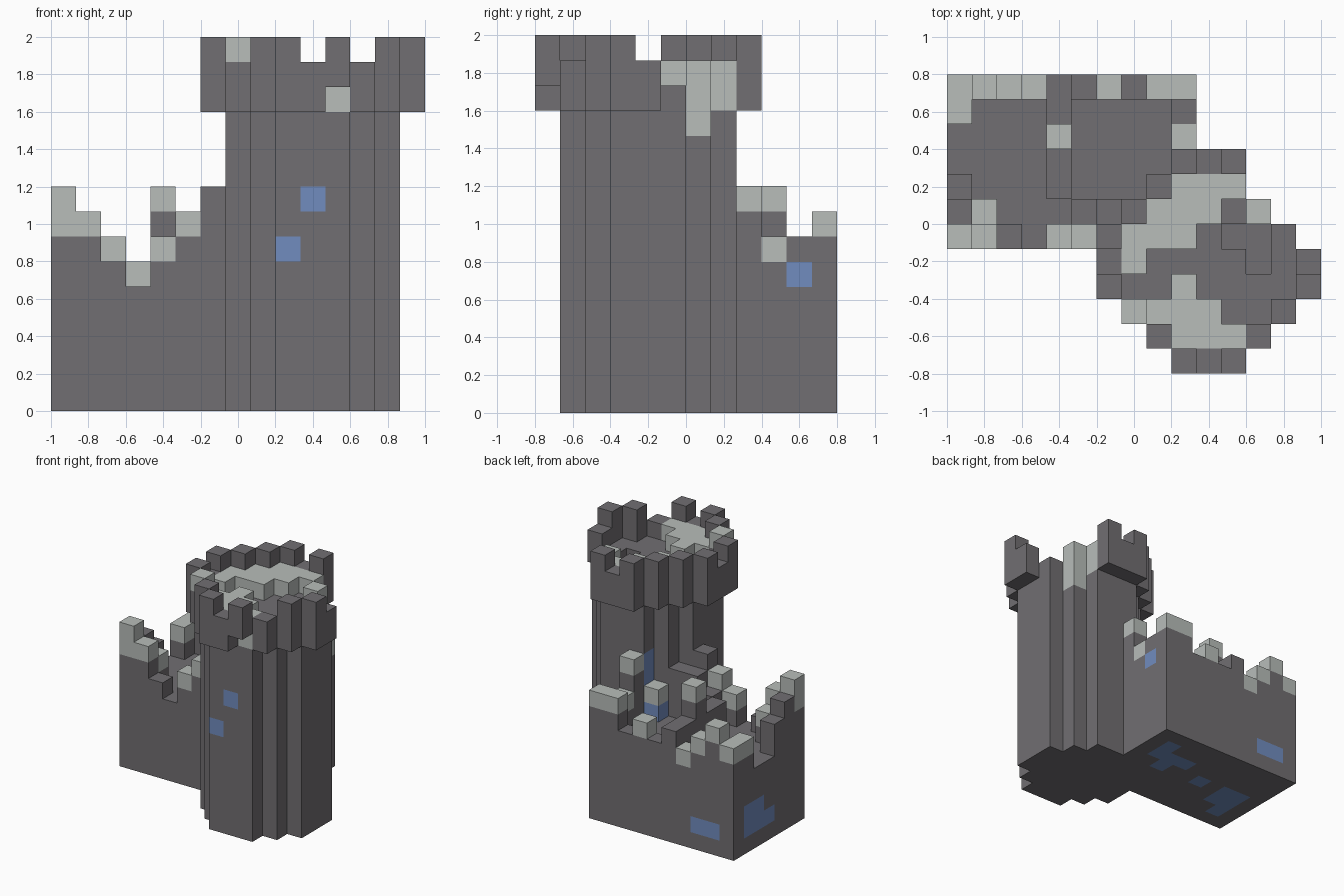
import bpy
import bmesh
from mathutils import Vector

if "Cube" in bpy.data.objects:
    bpy.data.objects.remove(bpy.data.objects["Cube"], do_unlink=True)

S = 2 / 15                              # edge of one block
ORIGIN = Vector((-1, -0.8, 0))
DARK, LIGHT, BLUE = range(3)


def material(name, colour):
    mat = bpy.data.materials.new(name)
    mat.use_nodes = True
    mat.diffuse_color = (*colour, 1)
    node = mat.node_tree.nodes["Principled BSDF"]
    node.inputs["Base Color"].default_value = (*colour, 1)
    node.inputs["Roughness"].default_value = 0.9
    return mat


MATERIALS = [material("dark stone", (0.165, 0.158, 0.168)),
             material("light stone", (0.48, 0.51, 0.49)),
             material("blue glass", (0.165, 0.265, 0.52))]

cells = {}                              # block position -> [part, colour]


def column(part, x, y, low, high, light_from=99):
    for z in range(low, high):
        cells[x, y, z] = [part, LIGHT if z >= light_from else DARK]


def disc(radius):
    """Blocks of a round plan centred on the tower axis."""
    for dx in range(-radius, radius + 1):
        for dy in range(-radius, radius + 1):
            if abs(dx) + abs(dy) <= radius + 1:
                yield 10 + dx, 4 + dy


def paint(colour, *blocks):
    for block in blocks:
        if block in cells:
            cells[block][1] = colour


# Lower keep: solid base up to the courtyard deck
for x in range(10):
    for y in range(5, 12):
        column("keep_base", x, y, 0, 5)

# Ruined back wall, as (top, first light block) from left to right
back = [(7, 6), (8, 7), (7, 6), (6, 5), (7, 9), (6, 9), (7, 6), (6, 9), (8, 7), (8, 7)]
for x, (top, light) in enumerate(back):
    column("back_wall", x, 11, 5, top, light)

# Ruined front wall
front = [(9, 7), (8, 7), (6, 9), (5, 9), (7, 6), (8, 7), (9, 9)]
for x, (top, light) in enumerate(front):
    column("front_wall", x, 5, 5, top, light)
column("front_wall", 1, 6, 5, 7, 6)

# End walls
for y, top, light in [(6, 8, 9), (7, 7, 9), (10, 7, 6)]:
    column("outer_end_wall", 0, y, 5, top, light)
for y, top, light in [(8, 9, 8), (9, 7, 6), (10, 7, 9)]:
    column("inner_end_wall", 9, y, 5, top, light)

# Dividing wall and rubble beside the tower
for y, top, light in [(7, 7, 9), (8, 7, 9), (9, 9, 8), (10, 7, 9)]:
    column("dividing_wall", 4, y, 5, top, light)
for x, y, top, light in [(5, 6, 7, 9), (6, 6, 8, 9), (7, 6, 8, 9), (8, 7, 7, 6)]:
    column("rubble", x, y, 5, top, light)

# Round tower shaft
shaft = set(disc(3))
for x, y in shaft:
    column("tower_shaft", x, y, 0, 13)

# Overhanging crown ring with merlons; its back corner has collapsed
collapsed = {(12, 7), (13, 6), (14, 5)}
low_gaps = {(10, 0), (12, 1), (14, 4), (6, 4), (10, 8)}
for x, y in set(disc(4)) - shaft - collapsed:
    column("tower_crown", x, y, 12, 14 if (x, y) in low_gaps else 15)
cells.pop((11, 0, 12))
paint(LIGHT, (7, 2, 14))

# Light paving on the tower top, as runs of blocks in each row
for y, first, last in [(1, 9, 11), (2, 8, 10), (3, 9, 9), (4, 7, 7),
                       (5, 7, 9), (6, 8, 10), (7, 9, 11)]:
    for x in range(first, last + 1):
        column("tower_paving", x, y, 12, 14, 12)
column("tower_paving", 12, 6, 11, 14, 11)

# Sunken spot in the tower floor
for x, y in [(11, 5), (12, 5), (12, 4)]:
    cells.pop((x, y, 12))

# Windows in the tower, the keep walls and the underside
paint(BLUE, (10, 1, 8), (9, 1, 6), (9, 7, 7), (9, 7, 8), (8, 7, 5), (9, 10, 5))
paint(BLUE, (1, 11, 1), (2, 11, 1), (0, 8, 1))
paint(BLUE, *[(0, y, z) for y in (9, 10) for z in (1, 2)])
paint(BLUE, *[(x, y, 0) for x, y in
              [(8, 10), (8, 9), (7, 9), (6, 9), (7, 8), (4, 8),
               (2, 8), (1, 8), (2, 7), (1, 7), (1, 6)]])


def build(part):
    """Skin the outer faces of one part's blocks and merge flat regions."""
    bm = bmesh.new()
    verts = {}
    for pos, (owner, colour) in cells.items():
        if owner != part:
            continue
        for axis in range(3):
            for side in (0, 1):
                beside = list(pos)
                beside[axis] += 2 * side - 1
                if tuple(beside) in cells:
                    continue
                ring = []
                for a, b in ((0, 0), (1, 0), (1, 1), (0, 1)):
                    corner = list(pos)
                    corner[axis] += side
                    corner[(axis + 1) % 3] += a
                    corner[(axis + 2) % 3] += b
                    key = tuple(corner)
                    if key not in verts:
                        verts[key] = bm.verts.new(ORIGIN + S * Vector(key))
                    ring.append(verts[key])
                face = bm.faces.new(ring if side else ring[::-1])
                face.material_index = colour
    bmesh.ops.dissolve_limit(bm, angle_limit=0.01, verts=bm.verts[:],
                             edges=bm.edges[:], delimit={'MATERIAL'})
    mesh = bpy.data.meshes.new(part)
    bm.to_mesh(mesh)
    bm.free()
    for mat in MATERIALS:
        mesh.materials.append(mat)
    bpy.context.collection.objects.link(bpy.data.objects.new(part, mesh))


for part in sorted({owner for owner, _ in cells.values()}):
    build(part)
